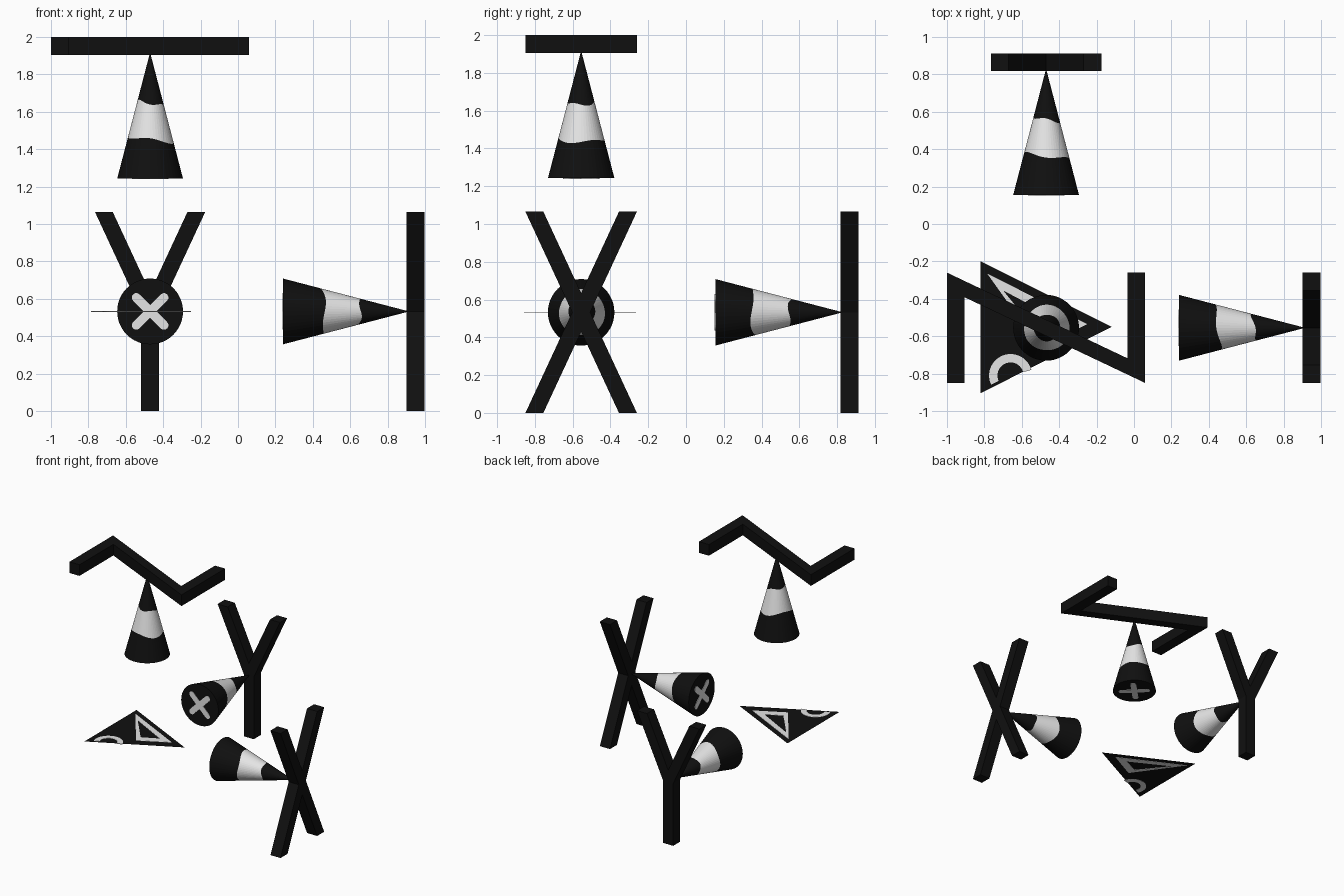
import bpy, bmesh, math
from mathutils import Vector

if "Cube" in bpy.data.objects:
    bpy.data.objects.remove(bpy.data.objects["Cube"])


def material(name, value):
    m = bpy.data.materials.new(name)
    m.diffuse_color = (value, value, value, 1)
    m.use_nodes = True
    m.node_tree.nodes["Principled BSDF"].inputs["Base Color"].default_value = m.diffuse_color
    return m


BLACK = material("black", 0.005)
WHITE = material("off white", 0.78)

CENTRE = Vector((-0.47, -0.555, 0.5325))  # where the three directions meet
# Each frame maps (across, up, outward) onto the world axes
FRAMES = {
    "right": lambda u, v, w: CENTRE + Vector((w, u, v)),
    "back": lambda u, v, w: CENTRE + Vector((u, w, v)),
    "upper": lambda u, v, w: CENTRE + Vector((u, v, w)),
}


def finish(name, bm, mats):
    bmesh.ops.recalc_face_normals(bm, faces=bm.faces)
    me = bpy.data.meshes.new(name)
    bm.to_mesh(me)
    bm.free()
    for m in mats:
        me.materials.append(m)
    ob = bpy.data.objects.new(name, me)
    bpy.context.collection.objects.link(ob)
    return ob


def prism(name, outline, w0, w1, frame, mat):
    bm = bmesh.new()
    low = [bm.verts.new(frame(u, v, w0)) for u, v in outline]
    top = [bm.verts.new(frame(u, v, w1)) for u, v in outline]
    bm.faces.new(low)
    bm.faces.new(top)
    for i in range(len(low)):
        j = (i + 1) % len(low)
        bm.faces.new((low[i], low[j], top[j], top[i]))
    return finish(name, bm, [mat])


def band(name, outer, inner, closed, z, t, mat):
    """Thin flat strip between two matching point rows."""
    bm = bmesh.new()
    rows = [[bm.verts.new((x, y, h)) for x, y in pts]
            for pts, h in ((outer, z - t), (outer, z + t), (inner, z + t), (inner, z - t))]
    n = len(outer)
    for i in range(n if closed else n - 1):
        j = (i + 1) % n
        for k in range(4):
            a, b = rows[k], rows[(k + 1) % 4]
            bm.faces.new((a[i], a[j], b[j], b[i]))
    if not closed:
        bm.faces.new([r[0] for r in rows])
        bm.faces.new([r[-1] for r in rows])
    return finish(name, bm, [mat])


# Bar outlines
H, A, B, S, N = 0.5325, 0.295, 0.2, 0.0475, 0.102
cross = [(-A, -H), (-B, -H), (0, -N), (B, -H), (A, -H), (S, 0),
         (A, H), (B, H), (0, N), (-B, H), (-A, H), (-S, 0)]
fork = [(-S, -H), (S, -H), (S, 0), (A, H), (B, H), (0, N), (-B, H), (-A, H), (-S, 0)]
half_zigzag = [(-0.53, A), (0.435, -0.163), (0.435, A), (0.53, A)]
zigzag = half_zigzag + [(-u, -v) for u, v in half_zigzag]

# Painted cross on the cone bases, with rounded arm ends
base_mark = []
for k in range(4):
    a = math.radians(45 + 90 * k)
    arm = [(0.024, -0.024)]
    arm += [(0.105 + 0.024 * math.cos(t), 0.024 * math.sin(t))
            for t in (math.radians(d) for d in range(-90, 91, 30))]
    base_mark += [(x * math.cos(a) - y * math.sin(a), x * math.sin(a) + y * math.cos(a))
                  for x, y in arm]

BASE, APEX, RADIUS, SIDES = 0.71, 1.385, 0.176, 48


def cone(name, frame):
    """Cone with a wavy pale band cut into its side."""
    bm = bmesh.new()

    def ring(height):
        verts = []
        for i in range(SIDES):
            t = math.tau * i / SIDES
            w = height(t)
            r = RADIUS * (APEX - w) / (APEX - BASE)
            verts.append(bm.verts.new(frame(r * math.cos(t), r * math.sin(t), w)))
        return verts

    rings = [ring(lambda t: BASE),
             ring(lambda t: 0.918 - 0.016 * math.cos(t) + 0.008 * math.sin(3 * t)),
             ring(lambda t: 1.113 - 0.014 * math.cos(t) - 0.007 * math.sin(3 * t))]
    tip = bm.verts.new(frame(0, 0, APEX))
    bm.faces.new(rings[0])
    for i in range(SIDES):
        j = (i + 1) % SIDES
        for k in range(2):
            f = bm.faces.new((rings[k][i], rings[k][j], rings[k + 1][j], rings[k + 1][i]))
            f.material_index = k
        bm.faces.new((rings[2][i], rings[2][j], tip))
    finish(name, bm, [BLACK, WHITE])


# Three pointers: bar shape, cone and base mark
for side, shape, outline in (("right", "cross_bars", cross),
                             ("back", "forked_bars", fork),
                             ("upper", "zigzag_bar", zigzag)):
    frame = FRAMES[side]
    prism(f"{side}_{shape}", outline, 1.372, 1.4675, frame, BLACK)
    cone(f"{side}_cone", frame)
    prism(f"{side}_cone_base_mark", base_mark, BASE - 0.003, BASE + 0.002, frame, WHITE)

# Flat triangular sheet at the centre
Z = CENTRE.z
bm = bmesh.new()
bm.faces.new([bm.verts.new((x, y, Z)) for x, y in ((-0.82, -0.905), (-0.12, -0.55), (-0.82, -0.2))])
finish("triangle_sheet", bm, [BLACK])

# Painted marks on the sheet: a slim triangle outline and an open ring
band("sheet_triangle_mark",
     [(-0.785, -0.265), (-0.25, -0.535), (-0.50, -0.665)],
     [(-0.70, -0.355), (-0.37, -0.53), (-0.505, -0.595)], True, Z, 0.002, WHITE)
arc = [math.radians(15 + 10 * i) for i in range(20)]
band("sheet_ring_mark",
     *[[(-0.66 + r * math.cos(t), -0.81 + r * math.sin(t)) for t in arc] for r in (0.115, 0.07)],
     False, Z, 0.002, WHITE)
